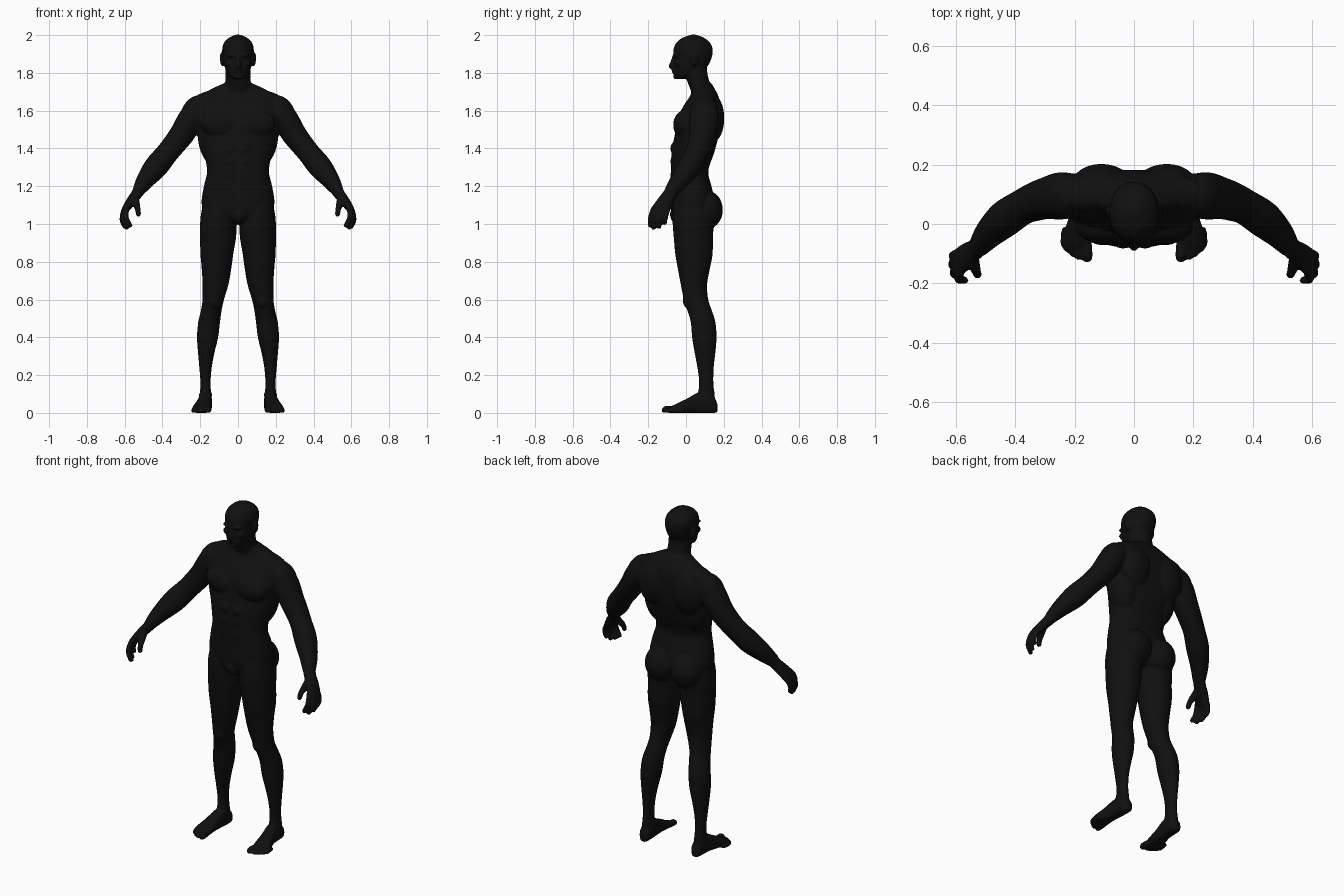
import bpy, bmesh, math
from mathutils import Vector, Matrix

bm = bmesh.new()
SIDES = (1, -1)


def spline(rows, steps=4):
    """Catmull-Rom interpolation of rows of numbers."""
    out = []
    for i in range(len(rows) - 1):
        p = [rows[max(i - 1, 0)], rows[i], rows[i + 1], rows[min(i + 2, len(rows) - 1)]]
        for k in range(steps):
            t = k / steps
            out.append([b + 0.5 * t * (c - a + t * (2*a - 5*b + 4*c - d + t * (3*(b - c) + d - a)))
                        for a, b, c, d in zip(*p)])
    out.append(list(rows[-1]))
    return out


def loft(rings, side=1, power=2.0, n=28):
    """Closed skin over rings given as (centre, half axis u, half axis v)."""
    loops = []
    for r in spline([[*c, *u, *v] for c, u, v in rings]):
        c, u, v = Vector(r[:3]), Vector(r[3:6]), Vector(r[6:])
        loop = []
        for k in range(n):
            a = 2 * math.pi * k / n
            ca, sa = math.cos(a), math.sin(a)
            p = (c + u * math.copysign(abs(ca) ** (2 / power), ca)
                 + v * math.copysign(abs(sa) ** (2 / power), sa))
            loop.append(bm.verts.new((p.x * side, p.y, max(p.z, 0))))
        loops.append(loop)
    for a, b in zip(loops, loops[1:]):
        for k in range(n):
            bm.faces.new((a[k], a[(k + 1) % n], b[(k + 1) % n], b[k]))
    bm.faces.new(loops[0])
    bm.faces.new(loops[-1])


def column(rows, side=1, power=2.0):
    """Upright loft from rows (z, x centre, half width, y front, y back)."""
    loft([((x, (f + b) / 2, z), (w, 0, 0), (0, (b - f) / 2, 0)) for z, x, w, f, b in rows], side, power)


def limb(rows, side=1):
    """Loft along a path from rows (x, y, z, half thickness, half depth)."""
    pts = [Vector(r[:3]) for r in rows]
    rings = []
    for i, r in enumerate(rows):
        t = (pts[min(i + 1, len(pts) - 1)] - pts[max(i - 1, 0)]).normalized()
        y = Vector((0, 1, 0))
        v = (y - t * y.dot(t)).normalized()
        rings.append((pts[i], t.cross(v) * r[3], v * r[4]))
    loft(rings, side)


def blob(c, r, sides=SIDES, tilt=0):
    """Muscle or feature ellipsoid, mirrored, tilted about y in degrees."""
    for s in sides:
        m = (Matrix.Translation((c[0] * s, c[1], c[2]))
             @ Matrix.Rotation(math.radians(tilt * s), 4, 'Y') @ Matrix.Diagonal((*r, 1)))
        bmesh.ops.create_uvsphere(bm, u_segments=24, v_segments=16, radius=1, matrix=m)


# Torso
column([(1.00, 0, .06, -.03, .09), (1.04, 0, .15, -.068, .13), (1.10, 0, .192, -.08, .155),
        (1.20, 0, .181, -.078, .135), (1.28, 0, .164, -.08, .118), (1.38, 0, .182, -.076, .15),
        (1.48, 0, .212, -.058, .175), (1.56, 0, .225, -.045, .182), (1.63, 0, .22, -.01, .182),
        (1.675, 0, .195, .02, .172), (1.71, 0, .15, .035, .155), (1.745, 0, .075, .03, .135)], power=2.3)
blob((.095, -.008, 1.525), (.105, .06, .075), tilt=-10)     # chest
blob((.11, .135, 1.56), (.10, .068, .13))                    # upper back
blob((.085, .115, 1.075), (.092, .08, .10))                  # buttocks
blob((.13, .06, 1.45), (.082, .09, .15), tilt=8)             # flanks
blob((0, -.045, 1.05), (.04, .04, .05), (1,))                # groin
for z in (1.26, 1.33, 1.40):                                 # abdomen
    blob((.037, -.058, z), (.036, .025, .035))

# Neck
column([(1.66, 0, .09, .04, .165), (1.72, 0, .074, .02, .138), (1.76, 0, .067, .005, .122),
        (1.81, 0, .066, -.005, .112), (1.87, 0, .066, -.01, .11)])

# Head and face
column([(1.768, 0, .028, -.055, -.005), (1.785, 0, .048, -.062, .04), (1.81, 0, .063, -.065, .085),
        (1.84, 0, .072, -.066, .118), (1.88, 0, .080, -.064, .136), (1.92, 0, .084, -.067, .142),
        (1.955, 0, .077, -.055, .131), (1.982, 0, .054, -.026, .102), (1.997, 0, .025, .01, .07),
        (2.003, 0, .008, .03, .05)], power=2.15)
limb([(0, -.062, 1.895, .008, .008), (0, -.07, 1.86, .01, .012), (0, -.078, 1.835, .016, .014),
      (0, -.066, 1.82, .012, .01)])                          # nose
blob((.03, -.056, 1.893), (.03, .016, .009))                 # brows
blob((.045, -.04, 1.85), (.022, .02, .018))                  # cheekbones
blob((0, -.064, 1.806), (.024, .012, .009), (1,))            # lips
blob((0, -.055, 1.779), (.022, .014, .013), (1,))            # chin
blob((.087, .045, 1.87), (.009, .021, .036), tilt=6)         # ears

# Shoulders
blob((.238, .095, 1.585), (.064, .078, .10), tilt=-25)
blob((.15, .1, 1.66), (.11, .06, .045), tilt=15)

for s in SIDES:
    # Arm
    limb([(.18, .095, 1.62, .07, .07), (.245, .095, 1.56, .07, .08), (.295, .087, 1.478, .066, .071),
          (.335, .075, 1.425, .062, .066), (.378, .056, 1.372, .06, .06), (.435, .018, 1.302, .063, .062),
          (.492, -.035, 1.23, .048, .05), (.527, -.08, 1.175, .033, .036)], s)
    # Palm
    limb([(.515, -.065, 1.195, .035, .036), (.535, -.085, 1.16, .03, .036), (.563, -.105, 1.125, .026, .043),
          (.592, -.13, 1.083, .021, .048), (.60, -.138, 1.066, .014, .043)], s)
    # Fingers: knuckle, bend and tip
    for k, b, t, r in (((.588, -.168, 1.085), (.592, -.188, 1.035), (.568, -.19, .988), .0135),
                       ((.600, -.148, 1.078), (.608, -.168, 1.025), (.586, -.172, .976), .014),
                       ((.605, -.124, 1.07), (.614, -.138, 1.02), (.596, -.143, .98), .0135),
                       ((.605, -.1, 1.065), (.614, -.108, 1.03), (.603, -.113, 1.0), .012)):
        base = Vector(k).lerp(Vector((.55, -.1, 1.14)), .2)
        end = Vector(t) + (Vector(t) - Vector(b)).normalized() * .004
        limb([(*base, r, r), (*k, r * 1.1, r * 1.1), (*b, r, r), (*t, r * .85, r * .85), (*end, .005, .005)], s)
    # Thumb
    limb([(.545, -.105, 1.14, .02, .022), (.538, -.14, 1.105, .019, .02), (.53, -.165, 1.075, .015, .015),
          (.527, -.172, 1.048, .013, .013), (.528, -.172, 1.038, .005, .005)], s)
    # Leg
    column([(1.15, .10, .075, -.06, .12), (1.04, .104, .094, -.072, .15), (.94, .105, .096, -.066, .143),
            (.84, .112, .087, -.057, .141), (.76, .114, .078, -.043, .126), (.68, .119, .069, -.028, .112),
            (.60, .131, .057, -.012, .118), (.54, .142, .055, .008, .138), (.48, .153, .058, .025, .156),
            (.40, .161, .056, .032, .162), (.32, .168, .044, .045, .156), (.24, .172, .033, .06, .147),
            (.16, .172, .027, .069, .145), (.10, .172, .03, .062, .152), (.05, .172, .033, .05, .155)], s)
    # Foot
    loft([((x, y, h / 2), (w, 0, 0), (0, 0, h / 2)) for y, x, w, h in
          ((.167, .17, .014, .045), (.152, .171, .029, .075), (.11, .172, .036, .10), (.06, .175, .036, .105),
           (.01, .183, .041, .078), (-.04, .19, .049, .054), (-.075, .193, .049, .036),
           (-.09, .193, .044, .025))], s, power=2.6)
    # Toes
    for x, y, r in ((.158, -.127, .019), (.187, -.12, .0135), (.206, -.11, .013), (.223, -.095, .0125),
                    (.237, -.077, .012)):
        loft([((x + (.19 - x) * .1, y + .065, r), (r, 0, 0), (0, 0, r)),
              ((x, y + .02, r), (r, 0, 0), (0, 0, r)),
              ((x, y + .006, r * .8), (r * .85, 0, 0), (0, 0, r * .75)),
              ((x, y - .002, r * .7), (r * .4, 0, 0), (0, 0, r * .4))], s, n=16)

blob((.128, .005, .60), (.034, .022, .045))                  # kneecaps
blob((.172, .1, .095), (.037, .02, .02))                     # ankle bones

# Fuse the overlapping parts into one smooth skin
bmesh.ops.recalc_face_normals(bm, faces=bm.faces)
mesh = bpy.data.meshes.new("human_body")
bm.to_mesh(mesh)
bm.free()
body = bpy.data.objects.new("human_body", mesh)
bpy.context.collection.objects.link(body)
skin = bpy.data.materials.new("black_skin")
skin.diffuse_color = (.005, .005, .005, 1)
mesh.materials.append(skin)
fuse = body.modifiers.new("fuse", 'REMESH')
fuse.mode = 'VOXEL'
fuse.voxel_size = .006
fuse.use_smooth_shade = True
soften = body.modifiers.new("soften", 'SMOOTH')
soften.factor = .5
soften.iterations = 5
